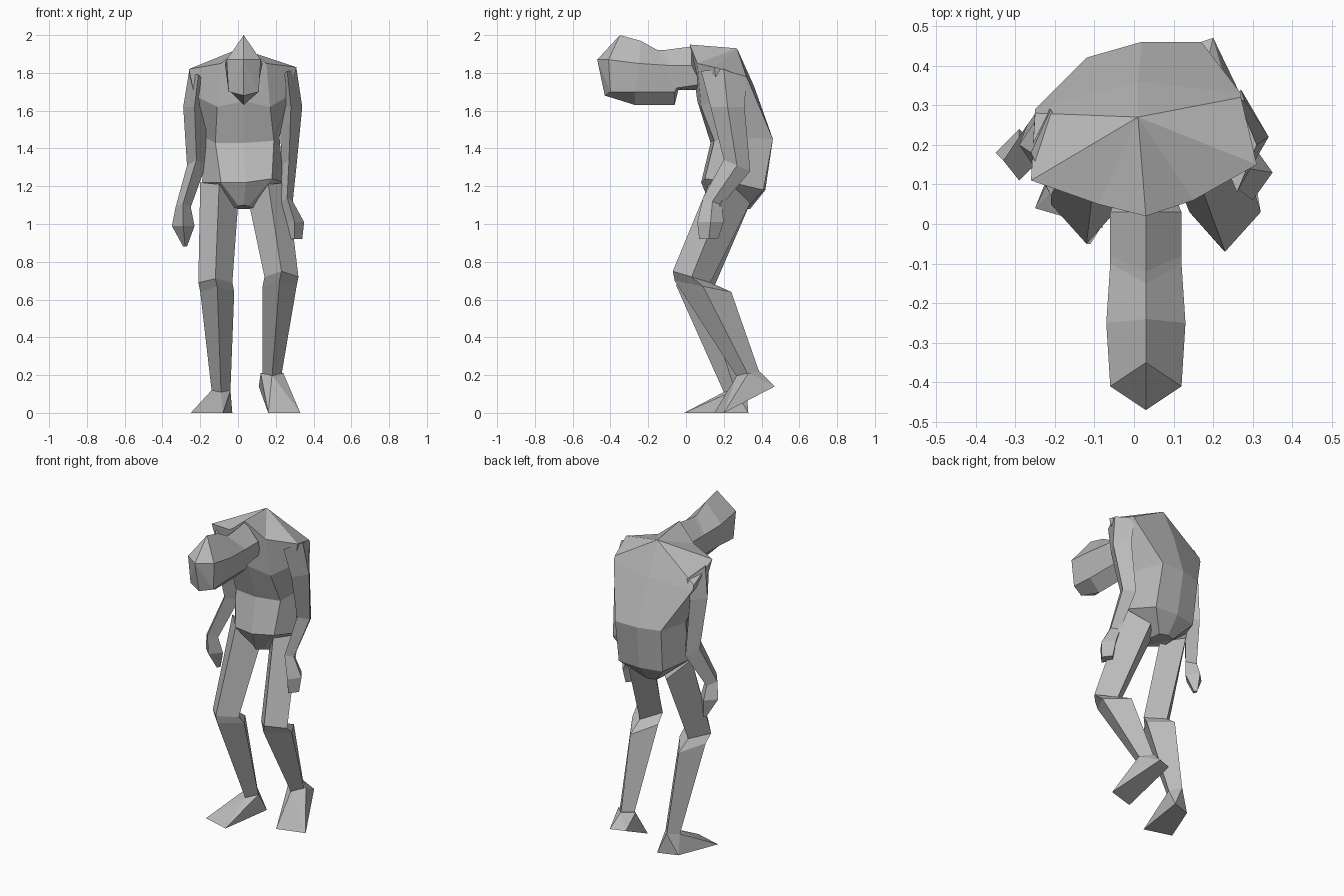
import bpy
import bmesh
from mathutils import Vector

default_cube = bpy.data.objects.get("Cube")
if default_cube:
    bpy.data.objects.remove(default_cube, do_unlink=True)

# One matte grey for the whole figure
grey = bpy.data.materials.new("plain_grey")
grey.use_nodes = True
shade = (0.5, 0.5, 0.5, 1.0)
grey.diffuse_color = shade
for node in grey.node_tree.nodes:
    if node.type == "BSDF_PRINCIPLED":
        node.inputs["Base Color"].default_value = shade
        node.inputs["Roughness"].default_value = 0.9


def point(coords):
    """Coordinates are written in hundredths of a unit."""
    return Vector(coords) / 100


def finish(name, bm):
    """Turn the bmesh into a flat shaded object."""
    bmesh.ops.recalc_face_normals(bm, faces=bm.faces[:])
    mesh = bpy.data.meshes.new(name)
    bm.to_mesh(mesh)
    bm.free()
    mesh.materials.append(grey)
    part = bpy.data.objects.new(name, mesh)
    bpy.context.scene.collection.objects.link(part)
    return part


def fan(bm, ring, hub):
    """Close a ring with triangles that meet at the hub vertex."""
    for a, b in zip(ring, ring[1:] + ring[:1]):
        if hub not in (a, b):
            bm.faces.new((hub, a, b))


def loft(name, sections, start_tip=None, end_hub=0):
    """Skin a list of equal sized rings and close both ends."""
    bm = bmesh.new()
    rings = [[bm.verts.new(point(p)) for p in section] for section in sections]
    for lower, upper in zip(rings, rings[1:]):
        count = len(lower)
        for i in range(count):
            j = (i + 1) % count
            bm.faces.new((lower[i], lower[j], upper[j], upper[i]))
    start_hub = bm.verts.new(point(start_tip)) if start_tip else rings[0][0]
    fan(bm, rings[0], start_hub)
    fan(bm, rings[-1], rings[-1][end_hub])
    return finish(name, bm)


def hull(name, points):
    """Wrap a convex skin around a few corner points."""
    bm = bmesh.new()
    for p in points:
        bm.verts.new(point(p))
    bmesh.ops.convex_hull(bm, input=bm.verts[:])
    return finish(name, bm)


def diamond(x, y, z, width, depth, tilt, roll=0):
    """Four sided limb section: front, left, back, right."""
    return [
        (x, y - depth, z + tilt),
        (x + width, y, z + roll),
        (x, y + depth, z - tilt),
        (x - width, y, z - roll),
    ]


def limb(name, sections):
    return loft(name, [diamond(*section) for section in sections])


def head_section(top, side, low, bottom):
    """Six sided head section, mirrored about the middle of the face."""
    middle = 3
    ring = [(middle, *top)]
    ring += [(middle + w, y, z) for w, y, z in (side, low)]
    ring += [(middle, *bottom)]
    ring += [(middle - w, y, z) for w, y, z in (low, side)]
    return ring


# Hunched torso: crotch, hips, lower chest, armpits, shoulders
loft("torso", [
    [(3, 13, 110), (6, 16, 110), (9, 22, 108), (8, 32, 108),
     (3, 34, 108), (-2, 32, 108), (-3, 22, 108), (0, 16, 110)],
    [(4, 8, 122), (18, 10, 124), (24, 24, 122), (18, 41, 118),
     (3, 42, 118), (-11, 39, 118), (-19, 24, 122), (-9, 10, 122)],
    [(3, 13, 143), (19, 15, 144), (22, 26, 146), (17, 46, 145),
     (2, 46, 145), (-12, 42, 145), (-18, 26, 146), (-12, 15, 143)],
    [(3, 6, 165), (17, 8, 162), (27, 17, 168), (27, 33, 176),
     (1, 36, 173), (-25, 29, 169), (-23, 13, 168), (-11, 8, 162)],
    [(3, 2, 195), (15, 6, 185), (31, 15, 183), (27, 32, 178),
     (1, 27, 193), (-25, 28, 172), (-26, 11, 182), (-9, 5, 185)],
], end_hub=4)

# Drooping head and neck, from the face back into the chest
loft("head", [
    head_section((-35, 200), (9, -41, 187), (8, -40, 170), (-43, 168)),
    head_section((-24, 197), (10, -25, 185), (7, -27, 170), (-27, 163)),
    head_section((-15, 192), (9, -10, 184), (7, -6, 170), (-6, 163)),
    head_section((-12, 192), (9, -8, 184), (7, -5, 172), (-4, 171)),
    head_section((3, 194), (9, 3, 184), (7, 8, 174), (8, 171)),
], start_tip=(3, -47, 187))

# Legs: hip, knee, top of the calf, ankle
limb("left_leg", [
    (16, 23, 116, 10, 11, 5, 6),
    (23, 3, 72, 9, 10, 3),
    (22, 9, 67, 9, 15, 3),
    (18, 33, 20, 5, 6, -1),
])
limb("right_leg", [
    (-10, 23, 116, 10, 11, 5, -6),
    (-12, 5, 69, 9, 10, 2),
    (-11, 9, 64, 9, 14, 3),
    (-9, 26, 12, 5, 6, -1),
])

# Feet: the left one has its heel raised, the right one lies flat
hull("left_foot", diamond(18, 33, 21, 6, 6, -1) + [
    (16, 15, 0), (33, 20, 0), (11, 44, 14), (20, 47, 14),
])
hull("right_foot", diamond(-9, 26, 12, 5, 6, -1) + [
    (-25, 4, 0), (-8, -1, 0), (-15, 29, 0), (-3, 33, 0),
])

# Arms: shoulder, upper arm, elbow, wrist
limb("left_arm", [
    (26, 20, 179, 5, 12, 2, 3),
    (28, 22, 162, 6, 9, 0),
    (27, 27, 131, 4, 7, 3),
    (26, 14, 112, 3, 5, 2),
])
limb("right_arm", [
    (-21, 18, 177, 5, 11, 2, -3),
    (-23, 20, 162, 6, 9, 0),
    (-22, 25, 131, 5, 7, 3),
    (-29, 16, 109, 4, 5, 2),
])

# Hanging hands: wrist, knuckles, finger tips
limb("left_hand", [
    (26, 14, 112, 3, 5, 2),
    (30, 13, 101, 5, 7, 0),
    (30, 12, 92, 4, 5, 0),
])
limb("right_hand", [
    (-29, 16, 109, 4, 5, 2),
    (-29, 18, 99, 6, 6, 0),
    (-28, 21, 88, 1, 2, 0),
])
